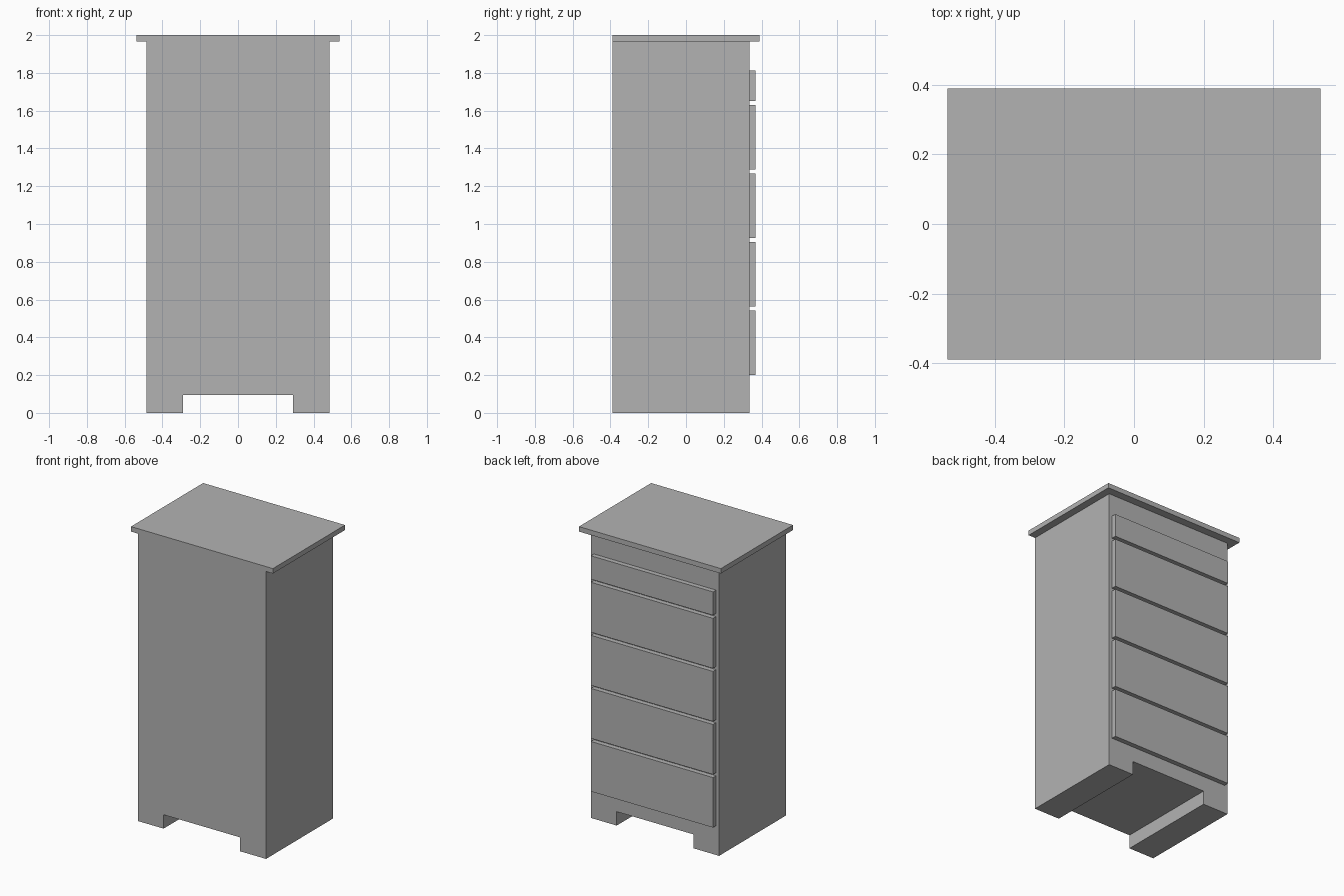
import bpy
import bmesh

cube = bpy.data.objects.get("Cube")
if cube:
    bpy.data.objects.remove(cube, do_unlink=True)

grey = bpy.data.materials.new("plain_grey")
grey.use_nodes = True
colour = (0.45, 0.45, 0.45, 1)
grey.diffuse_color = colour
grey.node_tree.nodes["Principled BSDF"].inputs["Base Color"].default_value = colour


def extrude_outline(name, outline, y_min, y_max):
    """Extrude an x-z outline along y into a solid part."""
    bm = bmesh.new()
    face = bm.faces.new([bm.verts.new((x, y_min, z)) for x, z in outline])
    result = bmesh.ops.extrude_face_region(bm, geom=[face])
    moved = [v for v in result["geom"] if isinstance(v, bmesh.types.BMVert)]
    bmesh.ops.translate(bm, verts=moved, vec=(0, y_max - y_min, 0))
    bmesh.ops.recalc_face_normals(bm, faces=bm.faces)
    mesh = bpy.data.meshes.new(name)
    bm.to_mesh(mesh)
    bm.free()
    mesh.materials.append(grey)
    obj = bpy.data.objects.new(name, mesh)
    bpy.context.collection.objects.link(obj)
    return obj


def slab(name, half_width, z_min, z_max, y_min, y_max):
    outline = [(-half_width, z_min), (half_width, z_min),
               (half_width, z_max), (-half_width, z_max)]
    return extrude_outline(name, outline, y_min, y_max)


# Carcass with a foot on each side of the open base
BACK, FACE = -0.39, 0.335
half = [(0.29, 0.095), (0.29, 0), (0.485, 0), (0.485, 1.966)]
outline = half + [(-x, z) for x, z in reversed(half)]
extrude_outline("cabinet_body", outline, BACK, FACE)

# Overhanging top
slab("top_board", 0.537, 1.966, 2, BACK, 0.39)

# Four deep drawers and a shallow one above
BOTTOM, PITCH, HEIGHT = 0.2, 0.363, 0.342
for i in range(5):
    z = BOTTOM + i * PITCH
    height = HEIGHT if i < 4 else 0.16
    slab(f"drawer_front_{i + 1}", 0.462, z, z + height, FACE, 0.368)
